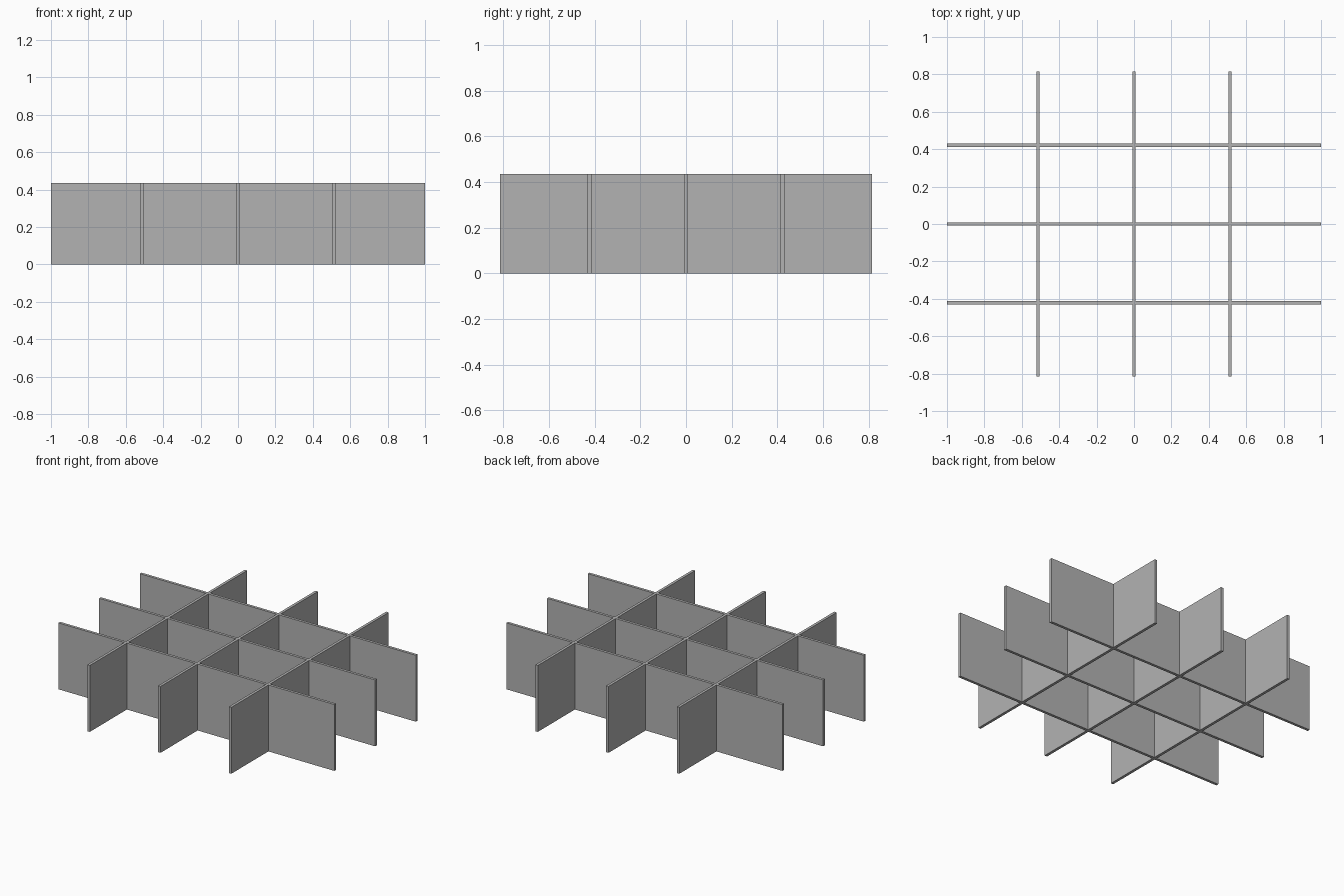
import bpy
import bmesh

LENGTH, DEPTH, HEIGHT = 2.0, 1.63, 0.435
THICK = 0.018
CROSS_X = (-0.513, 0.0, 0.513)   # centres of the walls running front to back
LONG_Y = (-0.422, 0.0, 0.422)    # centres of the walls running side to side

cube = bpy.data.objects.get("Cube")
if cube:
    bpy.data.objects.remove(cube, do_unlink=True)

grey = bpy.data.materials.new("light_grey")
grey.use_nodes = True
colour = (0.45, 0.45, 0.45, 1)
grey.diffuse_color = colour
grey.node_tree.nodes["Principled BSDF"].inputs["Base Color"].default_value = colour


def breaks(size, centres):
    """Plan lines along one axis: both ends and both faces of each wall."""
    faces = [c + s * THICK / 2 for c in centres for s in (-1, 1)]
    return [-size / 2, *faces, size / 2]


# Plan of the crossing walls: odd strips are walls, even strips are gaps
xs, ys = breaks(LENGTH, CROSS_X), breaks(DEPTH, LONG_Y)
bm = bmesh.new()
points = {}


def point(i, j):
    if (i, j) not in points:
        points[i, j] = bm.verts.new((xs[i], ys[j], 0))
    return points[i, j]


for i in range(len(xs) - 1):
    for j in range(len(ys) - 1):
        if i % 2 or j % 2:
            bm.faces.new([point(i, j), point(i + 1, j),
                          point(i + 1, j + 1), point(i, j + 1)])

# Raise the plan into one joined set of walls
raised = bmesh.ops.extrude_face_region(bm, geom=bm.faces[:], use_keep_orig=True)
top = [g for g in raised["geom"] if isinstance(g, bmesh.types.BMVert)]
bmesh.ops.translate(bm, verts=top, vec=(0, 0, HEIGHT))
bmesh.ops.recalc_face_normals(bm, faces=bm.faces[:])

mesh = bpy.data.meshes.new("divider_walls")
bm.to_mesh(mesh)
bm.free()
mesh.materials.append(grey)
walls = bpy.data.objects.new("divider_walls", mesh)
bpy.context.collection.objects.link(walls)
